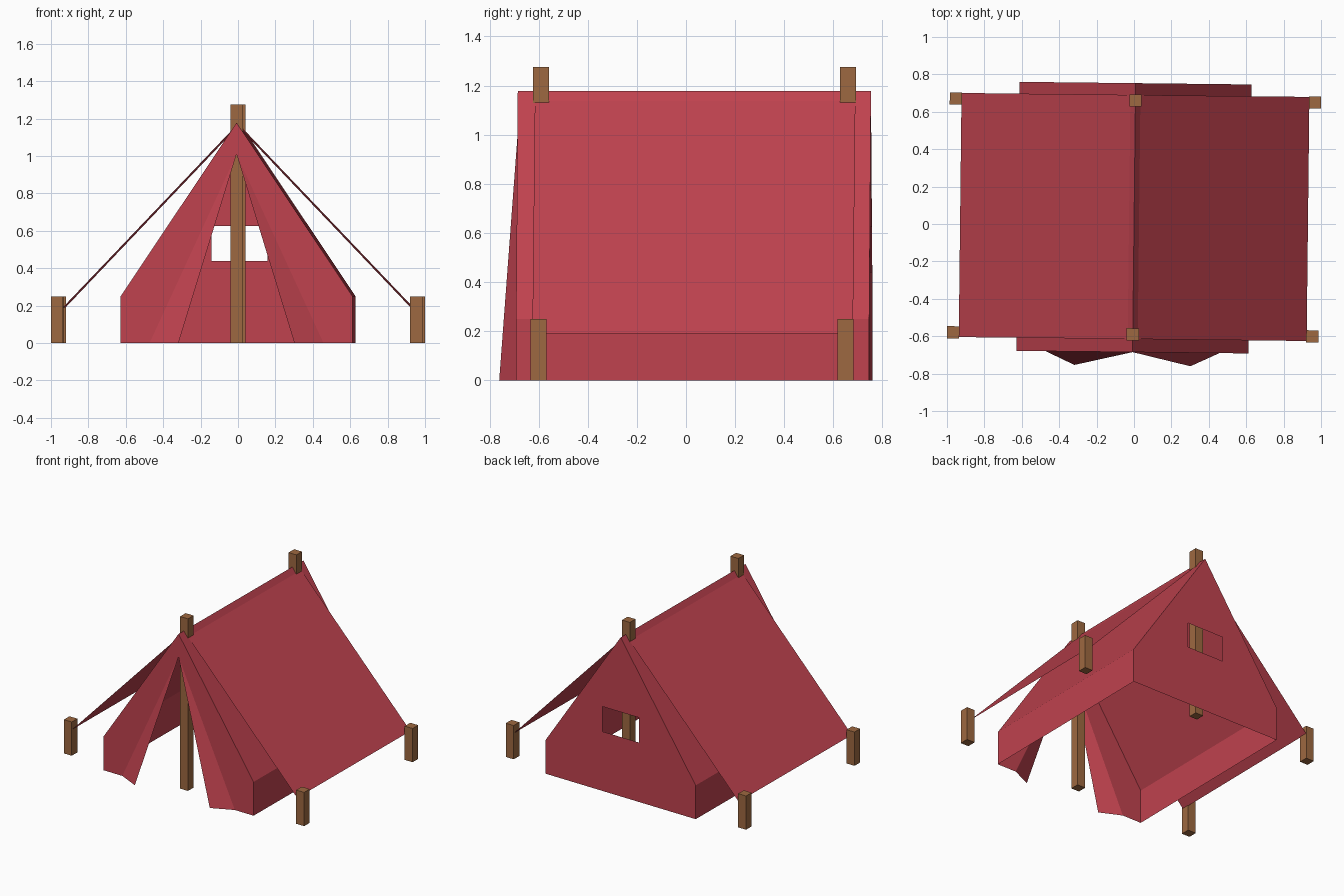
import bpy

if "Cube" in bpy.data.objects:
    bpy.data.objects.remove(bpy.data.objects["Cube"])

TURN = -0.0113  # the whole tent sits very slightly turned about z


def material(name, color):
    m = bpy.data.materials.new(name)
    m.diffuse_color = (*color, 1)
    m.use_nodes = True
    m.node_tree.nodes["Principled BSDF"].inputs["Base Color"].default_value = m.diffuse_color
    return m


cloth = material("red_cloth", (0.527, 0.055, 0.078))
wood = material("wood", (0.34, 0.14, 0.052))


def build(name, verts, faces, mat, mirror=True):
    me = bpy.data.meshes.new(name)
    me.from_pydata(verts, [], faces)
    me.materials.append(mat)
    ob = bpy.data.objects.new(name, me)
    bpy.context.collection.objects.link(ob)
    ob.rotation_euler.z = TURN
    if mirror:
        mod = ob.modifiers.new("mirror", 'MIRROR')
        mod.use_axis = (True, False, False)
        mod.merge_threshold = 0.0005
    return ob


def panel(name, points):
    return build(name, points, [range(len(points))], cloth)


def post(name, x, y, height, mirror=False):
    r = 0.0325
    base = [(x - r, y - r), (x + r, y - r), (x + r, y + r), (x - r, y + r)]
    verts = [(a, b, z) for z in (0, height) for a, b in base]
    faces = [(3, 2, 1, 0), (4, 5, 6, 7)]
    faces += [(i, (i + 1) % 4, (i + 1) % 4 + 4, i + 4) for i in range(4)]
    return build(name, verts, faces, wood, mirror)


F, B = -0.685, 0.753            # front and back of the tent body
W, EAVE, RIDGE = 0.62, 0.25, 1.178
DOOR = 1.01                     # top of the door slit

# Inner tent: roof and low side walls
build("tent_roof_and_sides",
      [(0, F, RIDGE), (W, F, EAVE), (W, F, 0),
       (0, B, RIDGE), (W, B, EAVE), (W, B, 0)],
      [(0, 1, 4, 3), (1, 2, 5, 4)], cloth)

# Front wall with door flaps folded outward
build("front_wall_and_flaps",
      [(0, F, RIDGE), (0, F, DOOR), (0.465, F, 0), (W, F, 0),
       (W, F, EAVE), (0.31, -0.757, 0)],
      [(0, 1, 2, 3, 4), (1, 5, 2)], cloth)

# Back wall with a rectangular window opening
panel("back_wall",
      [(0, B, RIDGE), (W, B, EAVE), (W, B, 0), (0, B, 0),
       (0, B, 0.44), (0.15, B, 0.44), (0.15, B, 0.625), (0, B, 0.625)])

# Outer sheet stretched out to the pegs
panel("fly_sheet",
      [(0, -0.615, 1.166), (0.93, -0.615, 0.19),
       (0.93, 0.69, 0.19), (0, 0.69, 1.166)])

# Ridge poles and corner pegs
for end, y in (("front", -0.59), ("back", 0.66)):
    post(end + "_pole", 0, y, 1.275)
    post(end + "_pegs", 0.96, y, 0.25, mirror=True)
